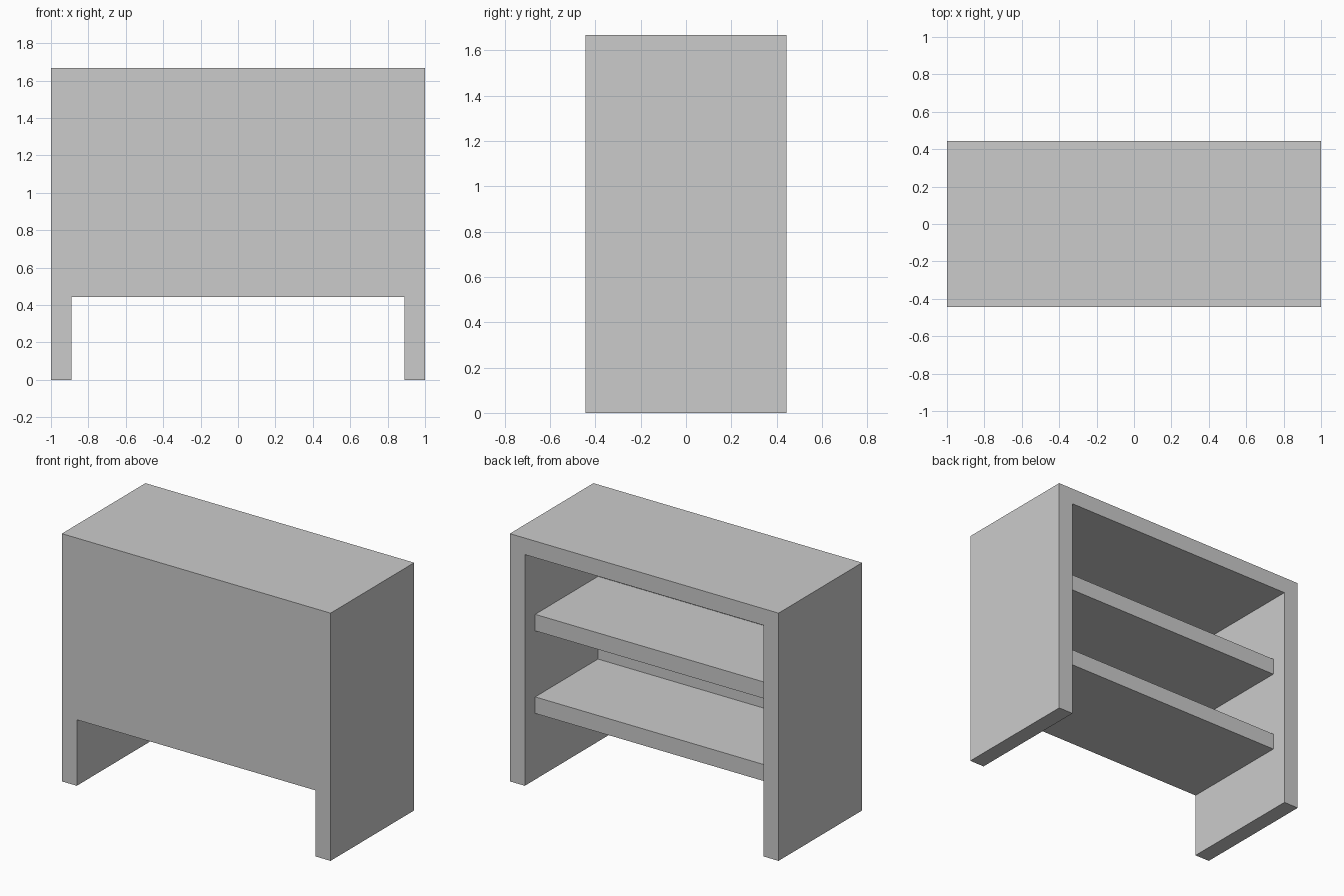
import bpy, bmesh
from mathutils import Vector

if "Cube" in bpy.data.objects:
    bpy.data.objects.remove(bpy.data.objects["Cube"])

U = 1 / 9  # board thickness; every size is a multiple of it


def extrude_profile(name, points, y0, y1):
    """Extrude an XZ outline (in board units) from y0 to y1."""
    bm = bmesh.new()
    face = bm.faces.new([bm.verts.new((x * U, y0 * U, z * U)) for x, z in points])
    result = bmesh.ops.extrude_face_region(bm, geom=[face])
    moved = [g for g in result["geom"] if isinstance(g, bmesh.types.BMVert)]
    bmesh.ops.translate(bm, verts=moved, vec=Vector((0, (y1 - y0) * U, 0)))
    bmesh.ops.recalc_face_normals(bm, faces=bm.faces[:])
    mesh = bpy.data.meshes.new(name)
    bm.to_mesh(mesh)
    bm.free()
    obj = bpy.data.objects.new(name, mesh)
    bpy.context.collection.objects.link(obj)
    return obj


def board(name, z0, z1, y0, y1):
    """Board spanning the gap between the two sides."""
    return extrude_profile(name, [(-8, z0), (8, z0), (8, z1), (-8, z1)], y0, y1)


# Two sides and top as one folded frame
half = [(8, 14), (8, 0), (9, 0), (9, 15)]
frame = half + [(-x, z) for x, z in reversed(half)]
extrude_profile("side_and_top_frame", frame, -4, 4)

# Front panel, stopping above the floor
board("front_panel", 4, 14, -4, -3)

# Shelves, set in from the open back
for name, z in (("lower_shelf", 4), ("upper_shelf", 9)):
    board(name, z, z + 1, -3, 3)
